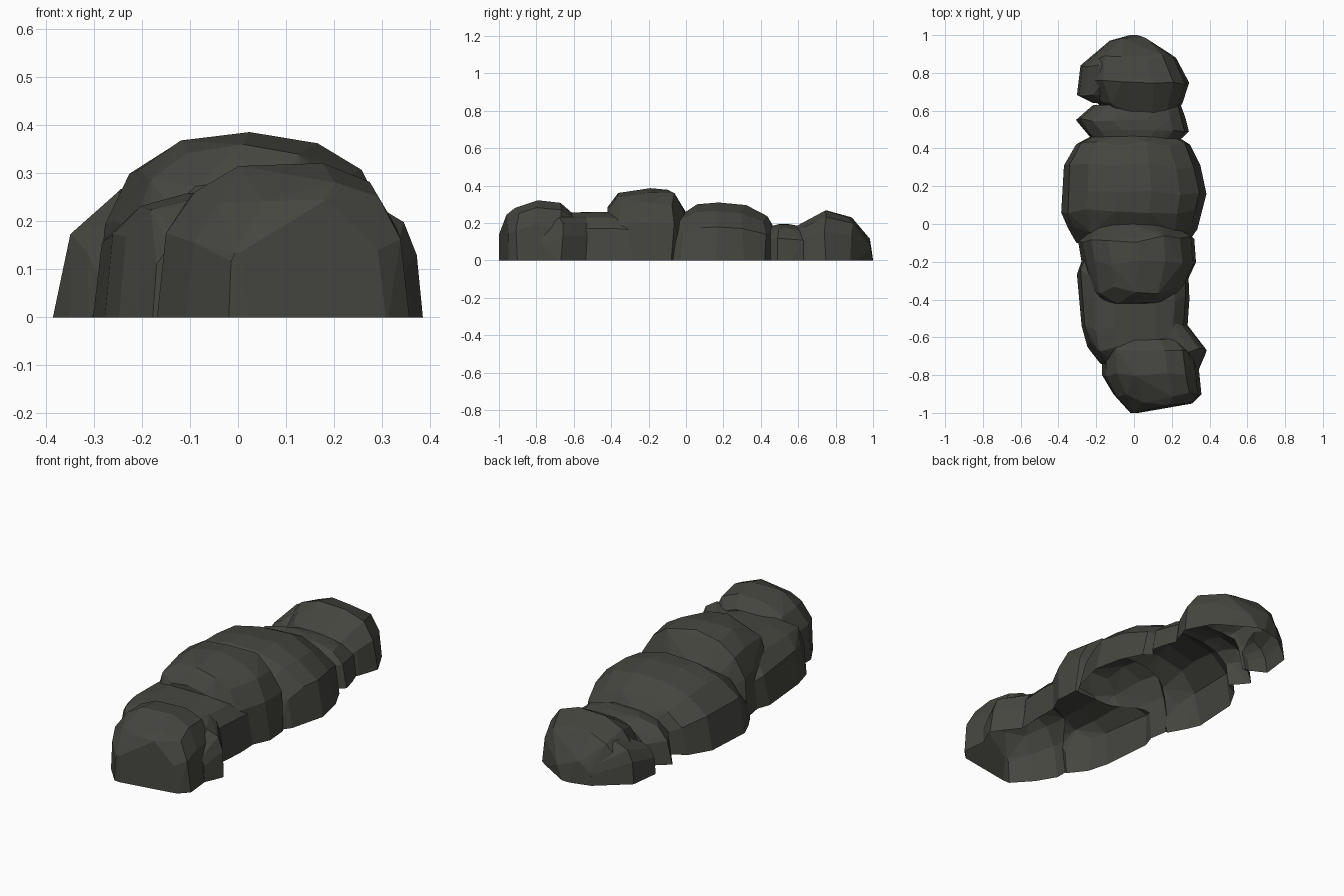
import bpy, bmesh, math, random

if "Cube" in bpy.data.objects:
    bpy.data.objects.remove(bpy.data.objects["Cube"])

random.seed(4)

stone = bpy.data.materials.new("dark grey stone")
stone.diffuse_color = (0.060, 0.060, 0.051, 1)
stone.use_nodes = True
stone.node_tree.nodes["Principled BSDF"].inputs["Base Color"].default_value = stone.diffuse_color


def rock(name, stations, slant=0.0, steps=7, px=0.8, pz=0.7, rough=0.03, sway=0.03):
    """Faceted closed boulder whose foot dips just under the ground.
    stations: (y, left x, right x, top height) from front to back."""
    points = bmesh.new()
    for n, (y, left, right, top) in enumerate(stations):
        mid, half = (left + right) / 2, (right - left) / 2
        inner = 0 < n < len(stations) - 1
        for i in range(steps + 1):
            a = math.pi * i / steps
            c, s = math.cos(a), abs(math.sin(a))
            on_ground = i in (0, steps)
            shrink = 1 if on_ground else 1 - random.uniform(0, rough)
            x = mid + half * math.copysign(abs(c) ** px, c) * shrink
            z = -0.02 if on_ground else top * s ** pz * shrink + slant * (x - mid) * s
            dy = random.uniform(-sway, sway) if inner and not on_ground else 0
            tiny = [random.uniform(-0.001, 0.001) for k in range(3)]
            points.verts.new((x + tiny[0], y + dy + tiny[1], z + tiny[2]))
    bmesh.ops.convex_hull(points, input=points.verts[:])
    loose = [v for v in points.verts if not v.link_faces]
    bmesh.ops.delete(points, geom=loose, context='VERTS')
    bmesh.ops.recalc_face_normals(points, faces=points.faces[:])
    mesh = bpy.data.meshes.new(name)
    points.to_mesh(mesh)
    points.free()
    mesh.materials.append(stone)
    obj = bpy.data.objects.new(name, mesh)
    bpy.context.collection.objects.link(obj)
    return obj


rocks = []

# front boulder and the small chip at its right side
rocks.append(rock("front_rock", [
    (-1.00, -0.02, 0.02, 0.14), (-0.95, -0.07, 0.31, 0.25),
    (-0.90, -0.11, 0.36, 0.29), (-0.80, -0.17, 0.35, 0.328),
    (-0.68, -0.17, 0.33, 0.315), (-0.61, -0.13, 0.27, 0.26)],
    slant=0.05, px=0.72, sway=0.015))
rocks.append(rock("front_side_chip", [
    (-0.77, 0.22, 0.345, 0.15), (-0.67, 0.10, 0.387, 0.24),
    (-0.53, 0.05, 0.28, 0.24)], px=0.7, pz=0.7))

# flat-topped stone behind it
rocks.append(rock("low_front_rock", [
    (-0.74, -0.18, 0.10, 0.17), (-0.65, -0.25, 0.27, 0.255),
    (-0.54, -0.28, 0.285, 0.265), (-0.40, -0.285, 0.295, 0.262),
    (-0.27, -0.305, 0.29, 0.24), (-0.17, -0.27, 0.26, 0.20)],
    px=0.65, pz=0.5, rough=0.015))

# tallest stone
rocks.append(rock("tall_rock", [
    (-0.42, -0.19, 0.20, 0.29), (-0.35, -0.24, 0.26, 0.365),
    (-0.20, -0.28, 0.33, 0.39), (-0.08, -0.30, 0.32, 0.38),
    (0.00, -0.22, 0.20, 0.26)], steps=8, px=0.78, pz=0.68, rough=0.02, sway=0.02))

# widest stone
rocks.append(rock("wide_rock", [
    (-0.10, -0.31, 0.29, 0.12), (-0.03, -0.35, 0.34, 0.24),
    (0.06, -0.39, 0.365, 0.305), (0.16, -0.385, 0.388, 0.315),
    (0.31, -0.375, 0.355, 0.30), (0.42, -0.31, 0.30, 0.245),
    (0.47, -0.22, 0.22, 0.18)], px=0.95, pz=0.66, rough=0.02, sway=0.02))

# small linking stone
rocks.append(rock("link_rock", [
    (0.42, -0.20, 0.22, 0.18), (0.49, -0.26, 0.295, 0.20),
    (0.55, -0.31, 0.28, 0.20), (0.63, -0.22, 0.25, 0.18)], px=0.75, pz=0.6, sway=0.01))

# back boulder and its left chip
rocks.append(rock("back_rock", [
    (0.58, -0.12, 0.22, 0.18), (0.64, -0.20, 0.26, 0.225),
    (0.75, -0.25, 0.295, 0.275), (0.88, -0.23, 0.225, 0.24),
    (0.97, -0.13, 0.07, 0.12), (1.00, -0.02, 0.02, 0.0)], px=0.8, sway=0.015))
rocks.append(rock("back_side_chip", [
    (0.64, -0.22, -0.05, 0.10), (0.685, -0.305, -0.05, 0.15),
    (0.76, -0.25, 0.0, 0.20), (0.84, -0.285, 0.0, 0.20),
    (0.97, -0.13, 0.0, 0.10)], px=0.75, sway=0.01))

# weld the stones into one outer skin
row = rocks[0]
row.name = "rock_row"
for other in rocks[1:]:
    mod = row.modifiers.new("weld", 'BOOLEAN')
    mod.operation = 'UNION'
    mod.solver = 'EXACT'
    mod.object = other
graph = bpy.context.evaluated_depsgraph_get()
skin = bpy.data.meshes.new_from_object(row.evaluated_get(graph))
row.modifiers.clear()
row.data = skin
for other in rocks[1:]:
    bpy.data.objects.remove(other)

# cut level with the ground and leave the underside open
bm = bmesh.new()
bm.from_mesh(skin)
bmesh.ops.bisect_plane(bm, geom=bm.verts[:] + bm.edges[:] + bm.faces[:],
                       plane_co=(0, 0, 0), plane_no=(0, 0, 1), clear_inner=True)
bmesh.ops.dissolve_limit(bm, angle_limit=math.radians(6),
                         verts=bm.verts[:], edges=bm.edges[:])
for f in bm.faces:
    f.material_index = 0
bm.to_mesh(skin)
bm.free()
skin.materials.clear()
skin.materials.append(stone)
